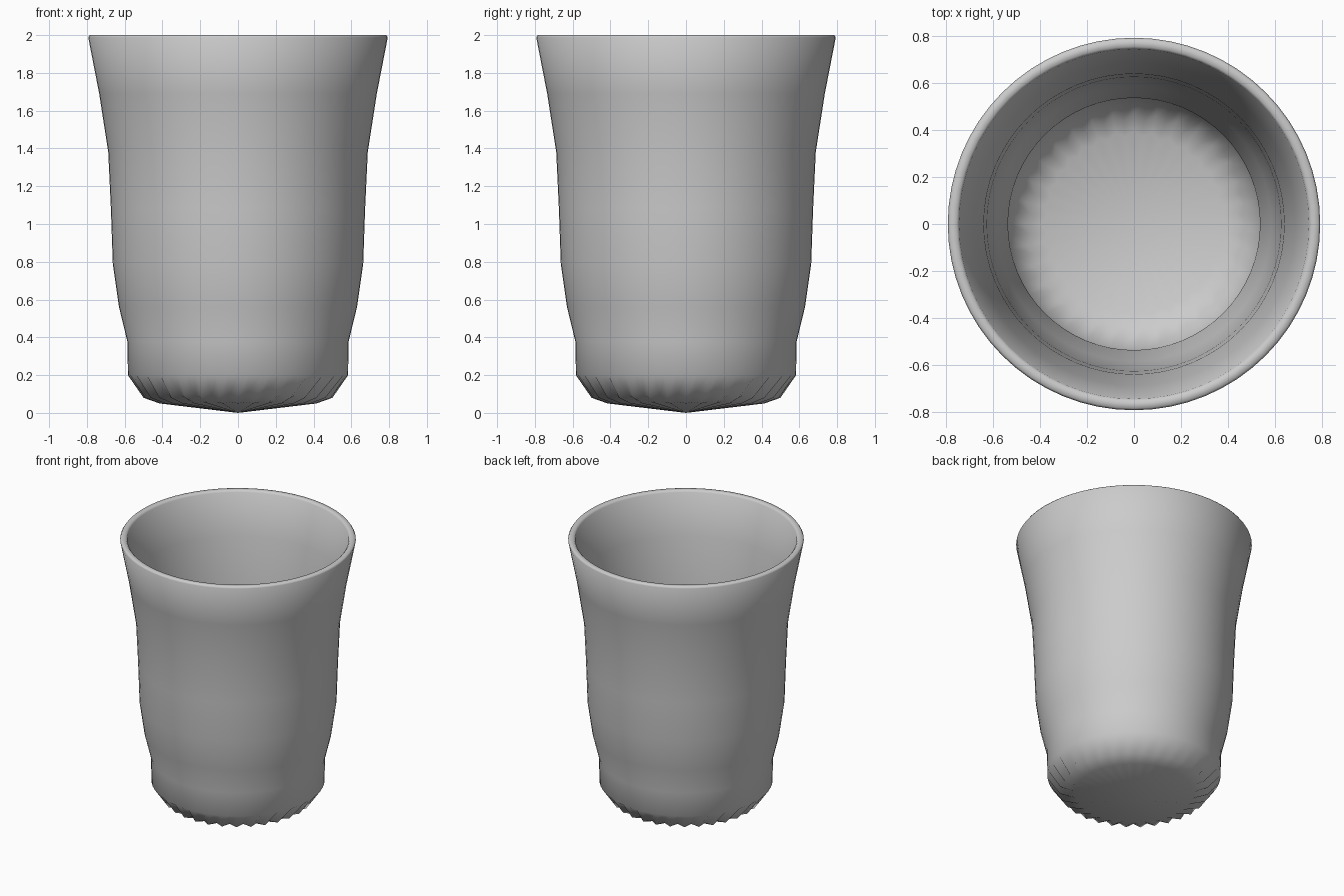
import bpy, bmesh, math

if "Cube" in bpy.data.objects:
    bpy.data.objects.remove(bpy.data.objects["Cube"])

SEGMENTS = 64  # 32 flutes, alternating ridge and valley

# (radius, height, flute depth) from outer base, over the rim, to inner floor
profile = [
    (0.415, 0.05, 0.022), (0.50, 0.08, 0.03), (0.583, 0.20, 0.0),
    (0.585, 0.375, 0.0), (0.63, 0.56, 0.0), (0.663, 0.79, 0.0),
    (0.673, 1.08, 0.0), (0.687, 1.38, 0.0), (0.735, 1.69, 0.0),
    (0.793, 1.988, 0.0), (0.785, 2.0, 0.0), (0.755, 2.0, 0.0),
    (0.745, 1.988, 0.0), (0.687, 1.69, 0.0), (0.640, 1.38, 0.0),
    (0.627, 1.08, 0.0), (0.617, 0.79, 0.0), (0.585, 0.57, 0.0),
    (0.537, 0.385, 0.0), (0.535, 0.215, 0.0), (0.47, 0.125, 0.03),
    (0.395, 0.097, 0.022),
]

bm = bmesh.new()
rings = []
for radius, z, depth in profile:
    ring = []
    for i in range(SEGMENTS):
        a = 2 * math.pi * i / SEGMENTS
        r = radius - depth * (i % 2)
        h = z + 0.35 * depth * (i % 2)
        ring.append(bm.verts.new((r * math.cos(a), r * math.sin(a), h)))
    rings.append(ring)

# Walls and rim
for lower, upper in zip(rings, rings[1:]):
    for i in range(SEGMENTS):
        j = (i + 1) % SEGMENTS
        bm.faces.new((lower[i], lower[j], upper[j], upper[i]))

# Shallow conical base and inner floor
base = bm.verts.new((0, 0, 0))
floor = bm.verts.new((0, 0, 0.05))
for i in range(SEGMENTS):
    j = (i + 1) % SEGMENTS
    bm.faces.new((base, rings[0][j], rings[0][i]))
    bm.faces.new((floor, rings[-1][i], rings[-1][j]))

bmesh.ops.recalc_face_normals(bm, faces=bm.faces[:])
for f in bm.faces:
    f.smooth = True

mesh = bpy.data.meshes.new("fluted_cup")
bm.to_mesh(mesh)
bm.free()
cup = bpy.data.objects.new("fluted_cup", mesh)
bpy.context.collection.objects.link(cup)
